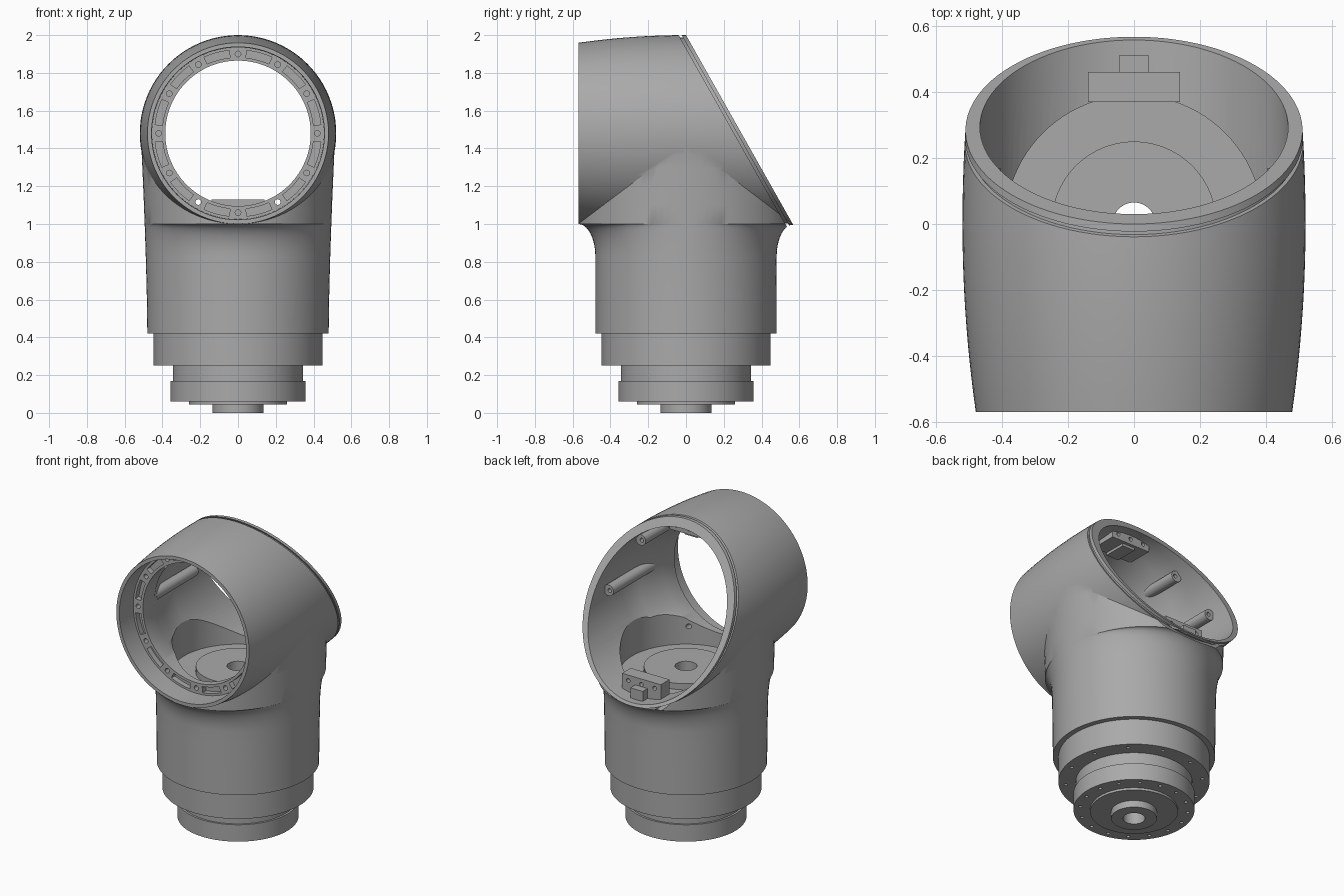
import bpy, bmesh, math
from math import sin, cos, pi, radians
from mathutils import Vector, Matrix

cube = bpy.data.objects.get("Cube")
if cube:
    bpy.data.objects.remove(cube)

AXIS_Z = 1.48                      # height of the horizontal barrel axis
SLANT = math.atan2(1.0, 0.565)     # tilt of the rear opening

metal = bpy.data.materials.new("plain_grey")
metal.use_nodes = True
grey = (0.40, 0.40, 0.40, 1)
metal.diffuse_color = grey
metal.node_tree.nodes["Principled BSDF"].inputs["Base Color"].default_value = grey


def finish(name, bm):
    bmesh.ops.recalc_face_normals(bm, faces=bm.faces)
    mesh = bpy.data.meshes.new(name)
    bm.to_mesh(mesh)
    bm.free()
    obj = bpy.data.objects.new(name, mesh)
    mesh.materials.append(metal)
    bpy.context.collection.objects.link(obj)
    return obj


def loft(name, rings):
    """Skin a list of point rings and cap both ends."""
    bm = bmesh.new()
    loops = [[bm.verts.new(p) for p in ring] for ring in rings]
    n = len(loops[0])
    for a, b in zip(loops, loops[1:]):
        for i in range(n):
            j = (i + 1) % n
            bm.faces.new((a[i], a[j], b[j], b[i]))
    bm.faces.new(loops[0])
    bm.faces.new(loops[-1])
    return finish(name, bm)


def turn_z(name, profile, n=96, x=0, y=0):
    return loft(name, [[(x + r * cos(2 * pi * i / n), y + r * sin(2 * pi * i / n), z)
                        for i in range(n)] for r, z in profile])


def turn_y(name, profile, n=96, x=0, z=AXIS_Z):
    return loft(name, [[(x + r * cos(2 * pi * i / n), y, z + r * sin(2 * pi * i / n))
                        for i in range(n)] for r, y in profile])


def box(name, lo, hi):
    bm = bmesh.new()
    lo, hi = Vector(lo), Vector(hi)
    bmesh.ops.create_cube(bm, size=1)
    bmesh.ops.transform(bm, verts=bm.verts, matrix=Matrix.Translation((lo + hi) / 2)
                        @ Matrix.Diagonal((hi - lo).to_4d()))
    return finish(name, bm)


def slab(name, start, end):
    """Block lying parallel to the slanted opening, between two offsets."""
    obj = box(name, (-2, -2, start), (2, 2, end))
    obj.data.transform(Matrix.Translation((0, 0.2825, 1.5)) @ Matrix.Rotation(-SLANT, 4, 'X'))
    return obj


def join_all(name, objs):
    bm = bmesh.new()
    for o in objs:
        bm.from_mesh(o.data)
        bpy.data.objects.remove(o)
    return finish(name, bm)


def boolean(obj, tool, op='DIFFERENCE'):
    tool.hide_render = True
    mod = obj.modifiers.new(op, 'BOOLEAN')
    mod.operation, mod.object, mod.solver = op, tool, 'EXACT'
    bpy.context.view_layer.objects.active = obj
    bpy.ops.object.modifier_apply(modifier=mod.name)
    bpy.data.objects.remove(tool)


def barrel_radius(y):
    return 0.52 - 0.125 * y * y if y < 0 else 0.52 - 0.11 * y * y


def barrel(name, inset=0.0):
    ys = [-0.57 + 1.22 * k / 24 for k in range(25)]
    return turn_y(name, [(barrel_radius(y) - inset, y) for y in ys])


# Vertical body, flaring front and back into the barrel
def body_ring(z, n=96):
    rx = 0.48 + 0.035 * max(0, (z - 0.42) / 1.06) ** 1.5
    t = min(1, max(0, (z - 0.83) / 0.17))
    ry = 0.48 + 0.09 * (1 - math.sqrt(1 - t * t))
    return [(rx * cos(2 * pi * i / n), ry * sin(2 * pi * i / n), z) for i in range(n)]


heights = [0.42, 0.6, 0.75] + [0.83 + 0.17 * sin(k * pi / 20) for k in range(11)] \
    + [1.1, 1.2, 1.3, 1.4, 1.48]
housing = loft("housing", [body_ring(z) for z in heights])
boolean(housing, barrel("barrel"), 'UNION')

# Slanted rear opening with a fine groove below its lip
boolean(housing, slab("slant_cut", 0, 3))
groove = slab("groove_cut", -0.034, -0.02)
boolean(groove, barrel("groove_core", 0.012))
boolean(housing, groove)

# Through cavity with the bolting flange near the front, and the round well
boolean(housing, turn_y("cavity_cut", [(0.46, -0.7), (0.455, -0.43), (0.385, -0.43), (0.385, -0.31),
                                       (0.455, -0.15), (0.467, 0.0), (0.467, 0.8)]))
boolean(housing, turn_z("well_cut", [(0.39, 1.0), (0.39, 1.4)]))
boolean(housing, turn_z("bore_cut", [(0.065, 0.3), (0.065, 1.2)], 48))

# Flange pockets and bolt holes
cutters = []
for k in range(12):
    mid = radians(30 * k + 15)
    arc = [mid + radians(a) for a in (-9, -4.5, 0, 4.5, 9)]
    outline = [(0.441, a) for a in arc] + [(0.402, a) for a in reversed(arc)]
    cutters.append(loft("pocket", [[(r * cos(a), y, AXIS_Z + r * sin(a)) for r, a in outline]
                                   for y in (-0.45, -0.395)]))
    a = radians(30 * k)
    end = -0.1 if k in (8, 10) else -0.37
    cutters.append(turn_y("bolt", [(0.015, -0.45), (0.015, end)], 16,
                          0.42 * cos(a), AXIS_Z + 0.42 * sin(a)))
boolean(housing, join_all("flange_cuts", cutters))

# Stepped base with bore and two bolt circles
base = turn_z("stepped_base", [(0.135, 0), (0.135, 0.045), (0.26, 0.045), (0.26, 0.06),
                               (0.358, 0.06), (0.358, 0.17), (0.345, 0.17), (0.345, 0.25),
                               (0.447, 0.25), (0.447, 0.42)])
boolean(base, turn_z("base_bore", [(0.065, -0.1), (0.065, 0.6)], 48))
holes = []
for count, radius, z in ((12, 0.405, 0.25), (16, 0.32, 0.06)):
    for k in range(count):
        a = 2 * pi * (k + 0.5) / count
        holes.append(turn_z("hole", [(0.011, z - 0.03), (0.011, z + 0.04)], 12,
                            radius * cos(a), radius * sin(a)))
boolean(base, join_all("base_holes", holes))

# Raised disc on the well floor
disc = turn_z("floor_disc", [(0.25, 0.98), (0.25, 1.04)])
boolean(disc, turn_z("disc_bore", [(0.065, 0.9), (0.065, 1.2)], 48))

# Three-hole brackets at the bottom and top of the slanted opening
lower = box("lower_bracket", (-0.14, 0.37, 1.01), (0.14, 0.46, 1.13))
boolean(lower, box("lower_tongue", (-0.045, 0.42, 1.01), (0.045, 0.51, 1.08)), 'UNION')
upper = box("upper_bracket", (-0.14, -0.2, 1.885), (0.14, -0.03, 1.955))
boolean(upper, box("upper_tongue", (-0.045, -0.2, 1.868), (0.045, -0.05, 1.92)), 'UNION')
for part, y, z in ((lower, 0.46, 1.095), (upper, -0.03, 1.92)):
    boolean(part, join_all("bracket_holes", [
        turn_y("hole", [(0.013, y - 0.04), (0.013, y + 0.1)], 16, x, z) for x in (-0.095, 0, 0.095)]))

# Long screw bosses along the cavity wall
bosses = []
for side, sign in (("right", -1), ("left", 1)):
    for label, angle, end in (("side", 0, 0.17), ("upper", 42, 0.0)):
        x = sign * 0.44 * cos(radians(angle))
        z = AXIS_Z + 0.44 * sin(radians(angle))
        boss = turn_y(f"{side}_{label}_boss", [(0.036, -0.26), (0.036, end)], 24, x, z)
        boolean(boss, turn_y("boss_hole", [(0.013, end - 0.05), (0.013, end + 0.05)], 16,
                             x - sign * 0.008, z))
        bosses.append(boss)

# Smooth shading with crisp edges
bpy.ops.object.select_all(action='DESELECT')
for obj in [housing, base, disc, lower, upper] + bosses:
    obj.select_set(True)
bpy.context.view_layer.objects.active = housing
bpy.ops.object.shade_smooth_by_angle(angle=radians(28))
